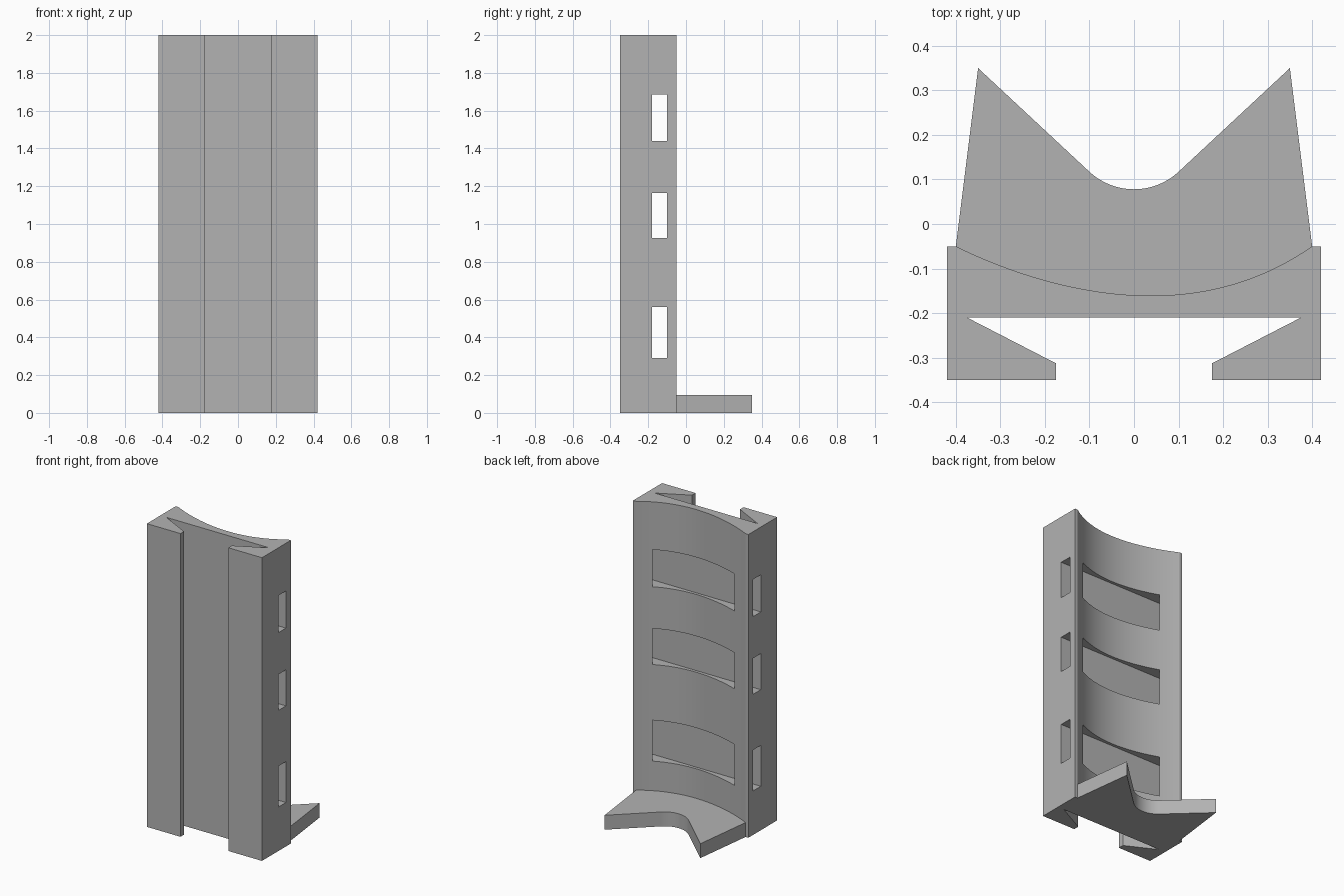
import bpy, bmesh, math
from mathutils import Matrix, Vector

cube = bpy.data.objects.get("Cube")
if cube:
    bpy.data.objects.remove(cube, do_unlink=True)

grey = bpy.data.materials.new("plain_grey")
grey.use_nodes = True
GREY = (0.45, 0.45, 0.45, 1)
grey.diffuse_color = GREY
grey.node_tree.nodes["Principled BSDF"].inputs["Base Color"].default_value = GREY


def make_object(name, bm):
    bmesh.ops.recalc_face_normals(bm, faces=bm.faces)
    mesh = bpy.data.meshes.new(name)
    bm.to_mesh(mesh)
    bm.free()
    obj = bpy.data.objects.new(name, mesh)
    bpy.context.collection.objects.link(obj)
    mesh.materials.append(grey)
    return obj


def extrude_profile(name, points, height):
    bm = bmesh.new()
    base = bm.faces.new([bm.verts.new((x, y, 0)) for x, y in points])
    top = bmesh.ops.extrude_face_region(bm, geom=[base])["geom"]
    bmesh.ops.translate(bm, vec=(0, 0, height),
                        verts=[v for v in top if isinstance(v, bmesh.types.BMVert)])
    return make_object(name, bm)


def smooth(obj):
    bpy.ops.object.select_all(action='DESELECT')
    obj.select_set(True)
    bpy.context.view_layer.objects.active = obj
    bpy.ops.object.shade_smooth_by_angle(angle=math.radians(20))


def mirrored(points):
    return points + [(-x, y) for x, y in reversed(points)]


# Shared hollow back curve, slightly skewed, running from +x to -x
HALF, SAG, STEPS = 0.40, 0.11, 40
RADIUS = (HALF ** 2 + SAG ** 2) / (2 * SAG)


def hollow(x):
    arc = -0.16 + RADIUS - math.sqrt(RADIUS ** 2 - x ** 2)
    return arc - 0.05 * x * (1 - (x / HALF) ** 2)


curve = []
for i in range(STEPS + 1):
    x = HALF * (1 - 2 * i / STEPS)
    curve.append((x, hollow(x)))

# Upright: hollow back, dovetail channel in the front
channel = [(-0.42, -0.05), (-0.42, -0.35), (-0.175, -0.35), (-0.175, -0.313), (-0.375, -0.21)]
upright = extrude_profile("upright", curve + mirrored(channel), 2.0)

# Three slots passing sideways through the upright
bm = bmesh.new()
for low, high in ((0.29, 0.56), (0.927, 1.165), (1.44, 1.685)):
    place = Matrix.LocRotScale(Vector((0, -0.14, (low + high) / 2)), None,
                               Vector((1, 0.08, high - low)))
    bmesh.ops.create_cube(bm, size=1, matrix=place)
cutter = make_object("slot_cutter", bm)
cutter.hide_render = True
cut = upright.modifiers.new("slots", 'BOOLEAN')
cut.operation, cut.solver, cut.object = 'DIFFERENCE', 'EXACT', cutter
bpy.context.view_layer.objects.active = upright
bpy.ops.object.modifier_apply(modifier=cut.name)
bpy.data.objects.remove(cutter, do_unlink=True)
smooth(upright)

# Foot: plate fitted to the hollow, with a rounded V notch at the back
ROUND, SWEEP = 0.147, math.radians(43)
notch = []
for i in range(25):
    a = SWEEP * (i / 12 - 1)
    notch.append((ROUND * math.sin(a), 0.078 + ROUND * (1 - math.cos(a))))
foot = extrude_profile("foot", curve + [(-0.35, 0.35)] + notch + [(0.35, 0.35)], 0.095)
smooth(foot)
